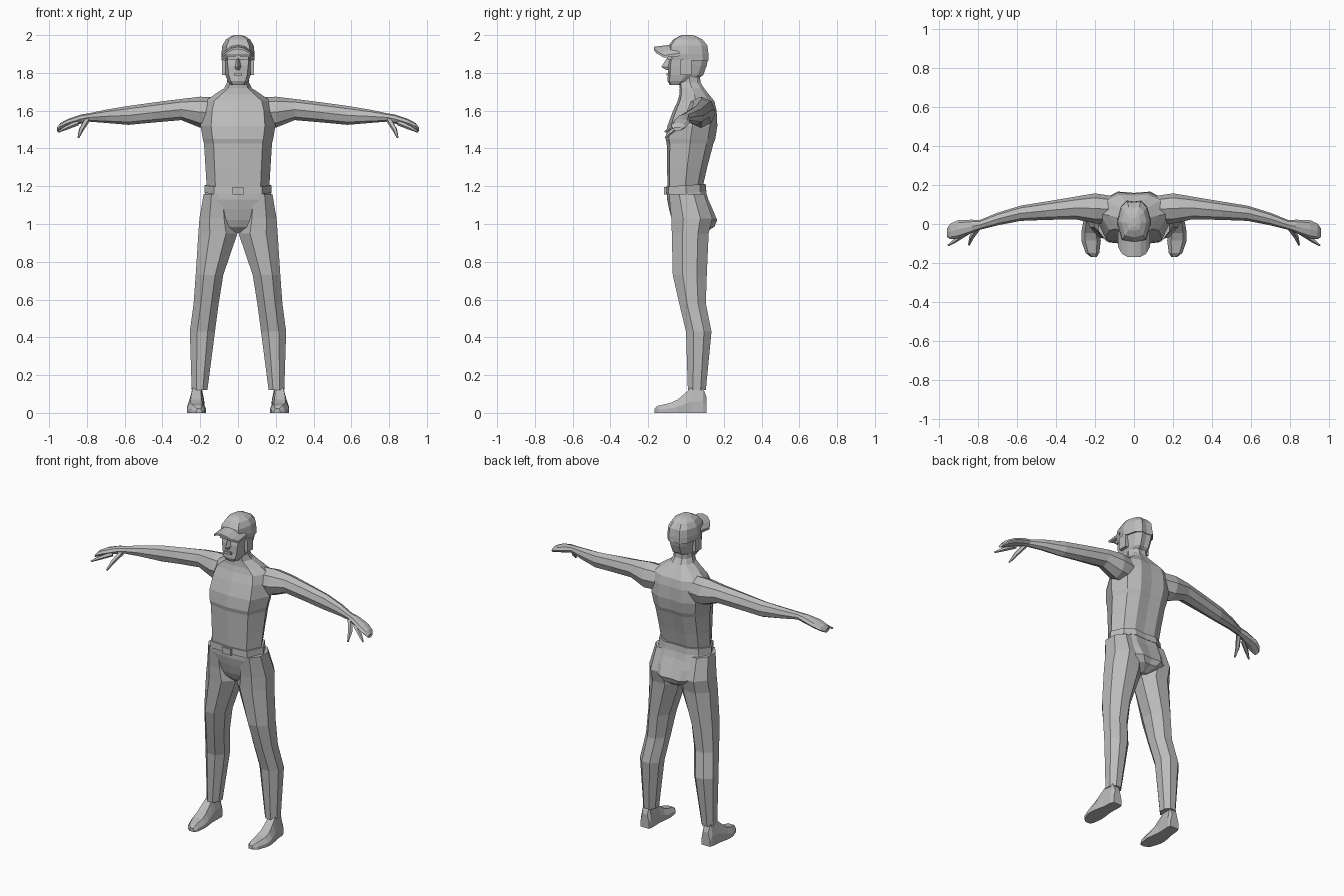
import bpy, bmesh, math
from mathutils import Vector

grey = bpy.data.materials.new("plain_grey")
grey.diffuse_color = (0.5, 0.5, 0.5, 1)


def loft(name, rings, mirror=False):
    """Skin a list of equal-length point rings and cap both ends."""
    bm = bmesh.new()
    rows = [[bm.verts.new(p) for p in r] for r in rings]
    n = len(rows[0])
    for a, b in zip(rows, rows[1:]):
        for i in range(n):
            j = (i + 1) % n
            bm.faces.new((a[i], a[j], b[j], b[i]))
    bm.faces.new(rows[0][::-1])
    bm.faces.new(rows[-1])
    bmesh.ops.recalc_face_normals(bm, faces=bm.faces)
    me = bpy.data.meshes.new(name)
    bm.to_mesh(me)
    bm.free()
    me.materials.append(grey)
    ob = bpy.data.objects.new(name, me)
    bpy.context.collection.objects.link(ob)
    if mirror:
        ob.modifiers.new("mirror", 'MIRROR').use_mirror_merge = False
    return ob


# Horizontal body section: flat front, angled sides, faint spine groove
HALF = [(0, -1), (.72, -.87), (1, 0), (.78, .7), (.42, 1), (0, .95)]
SECTION = HALF + [(-x, y) for x, y in HALF[-2:0:-1]]


def body(z, w, front, back, tilt=0):
    c, h = (front + back) / 2, (back - front) / 2
    return [(x * w, c + y * h, z + tilt * y) for x, y in SECTION]


def oval(x0, x1, y0, y1, z, n=8):
    """Eight-sided horizontal section between the given limits."""
    return [((x0 + x1) / 2 + (x1 - x0) / 2 * math.cos(a) / math.cos(math.pi / n),
             (y0 + y1) / 2 + (y1 - y0) / 2 * math.sin(a) / math.cos(math.pi / n), z)
            for a in [math.tau * (i + .5) / n for i in range(n)]]


def spike(name, path, n=5):
    """Thin tapering finger along (point, radius) stations."""
    d = (Vector(path[-1][0]) - Vector(path[0][0])).normalized()
    u = d.orthogonal().normalized()
    v = d.cross(u)
    loft(name, [[Vector(p) + r * (u * math.cos(math.tau * i / n) + v * math.sin(math.tau * i / n))
                 for i in range(n)] for p, r in path], True)


def block(name, x0, x1, y0, y1, z0, z1, mirror=False):
    loft(name, [[(x0, y0, z), (x1, y0, z), (x1, y1, z), (x0, y1, z)] for z in (z0, z1)], mirror)


# Torso and neck
loft("torso", [body(*r) for r in [
    (1.18, .165, -.098, .085), (1.30, .172, -.100, .112), (1.425, .180, -.102, .145),
    (1.45, .186, -.108, .155), (1.52, .198, -.098, .166), (1.60, .190, -.068, .162),
    (1.65, .175, -.045, .150), (1.685, .125, -.035, .122), (1.72, .072, -.033, .095),
    (1.75, .058, -.036, .076), (1.80, .056, -.036, .074)]])

# Trousers: hips, then one leg mirrored
loft("hips", [body(*r) for r in [
    (1.19, .170, -.100, .100), (1.13, .182, -.100, .118), (1.08, .180, -.090, .140),
    (1.02, .155, -.074, .165), (.985, .100, -.060, .150), (.955, .030, -.030, .100)]])
loft("leg", [oval(*r) for r in [
    (.040, .182, -.090, .095, 1.16), (.020, .204, -.078, .140, 1.03),
    (.003, .210, -.075, .120, .95), (.078, .224, -.070, .110, .73),
    (.102, .235, -.036, .105, .58), (.122, .255, .000, .135, .43),
    (.162, .245, .010, .105, .12)]], True)

# Belt with buckle, dipping slightly to the front
loft("belt", [body(1.165, .178, -.108, .108, .007), body(1.205, .176, -.106, .104, .007)])
block("buckle", -.03, .03, -.116, -.09, 1.155, 1.195)

# Shoe: sections running from toe to heel
shoe = []
for y, x0, x1, top in [(-.168, .190, .222, .022), (-.148, .178, .248, .038),
                       (-.085, .170, .270, .052), (-.045, .174, .270, .070),
                       (.000, .180, .262, .108), (.030, .180, .255, .135),
                       (.090, .178, .250, .135), (.108, .184, .242, .085)]:
    i = (x1 - x0) * .2
    shoe.append([(x0, y, 0), (x1, y, 0), (x1, y, top * .45), (x1 - i, y, top),
                 (x0 + i, y, top), (x0, y, top * .45)])
loft("shoe", shoe, True)

# Arm and hand: stations of x, centre y, centre z, half depth, half height
arm = []
for x, y, z, ry, rz in [(.12, .075, 1.59, .070, .080), (.20, .080, 1.592, .077, .082),
                        (.30, .082, 1.606, .058, .056), (.45, .068, 1.590, .047, .053),
                        (.58, .055, 1.575, .039, .050), (.70, .025, 1.570, .032, .035),
                        (.79, -.005, 1.564, .025, .022), (.83, -.012, 1.556, .034, .024),
                        (.90, -.027, 1.535, .047, .021), (.94, -.038, 1.517, .040, .018),
                        (.957, -.045, 1.502, .022, .011)]:
    arm.append([(x, y + ry * math.cos(a), z + rz * math.sin(a))
                for a in [math.tau * i / 8 for i in range(8)]])
loft("arm", arm, True)
spike("thumb", [((.80, -.02, 1.55), .016), ((.83, -.065, 1.50), .013), ((.845, -.108, 1.458), .005)])
spike("index_finger", [((.85, -.04, 1.535), .014), ((.91, -.080, 1.51), .012), ((.952, -.110, 1.488), .005)])

# Head, nose, brow, lips and ears
loft("head", [body(*r) for r in [
    (1.735, .036, -.085, -.010), (1.758, .055, -.098, .050), (1.79, .068, -.096, .092),
    (1.84, .075, -.096, .110), (1.87, .078, -.090, .116), (1.91, .078, -.096, .110)]])
loft("nose", [[(-w, -.085, z), (0, y, z), (w, -.085, z)] for z, w, y in
              [(1.815, .016, -.105), (1.832, .019, -.131), (1.88, .008, -.100)]])
block("brow", -.055, .055, -.099, -.07, 1.872, 1.89)
block("lips", -.022, .022, -.104, -.08, 1.785, 1.80)
block("ear", .066, .086, -.030, .028, 1.79, 1.87, True)

# Cap crown and curved brim
loft("cap", [body(*r) for r in [
    (1.865, .086, -.080, .120), (1.90, .088, -.098, .119), (1.945, .083, -.092, .113),
    (1.977, .064, -.068, .088), (1.995, .036, -.035, .052), (2.0, .015, -.015, .030)]])
brim = []
for t in (-1, -.75, -.4, 0, .4, .75, 1):
    x, z, tip = .083 * t, 1.938 - .045 * t * t, -.170 + .055 * t ** 4
    back = -.075 + .045 * t * t
    brim.append([(x, back, z + .012), (x, tip, z), (x, tip, z - .012), (x, back, z - .004)])
loft("cap_brim", brim)
